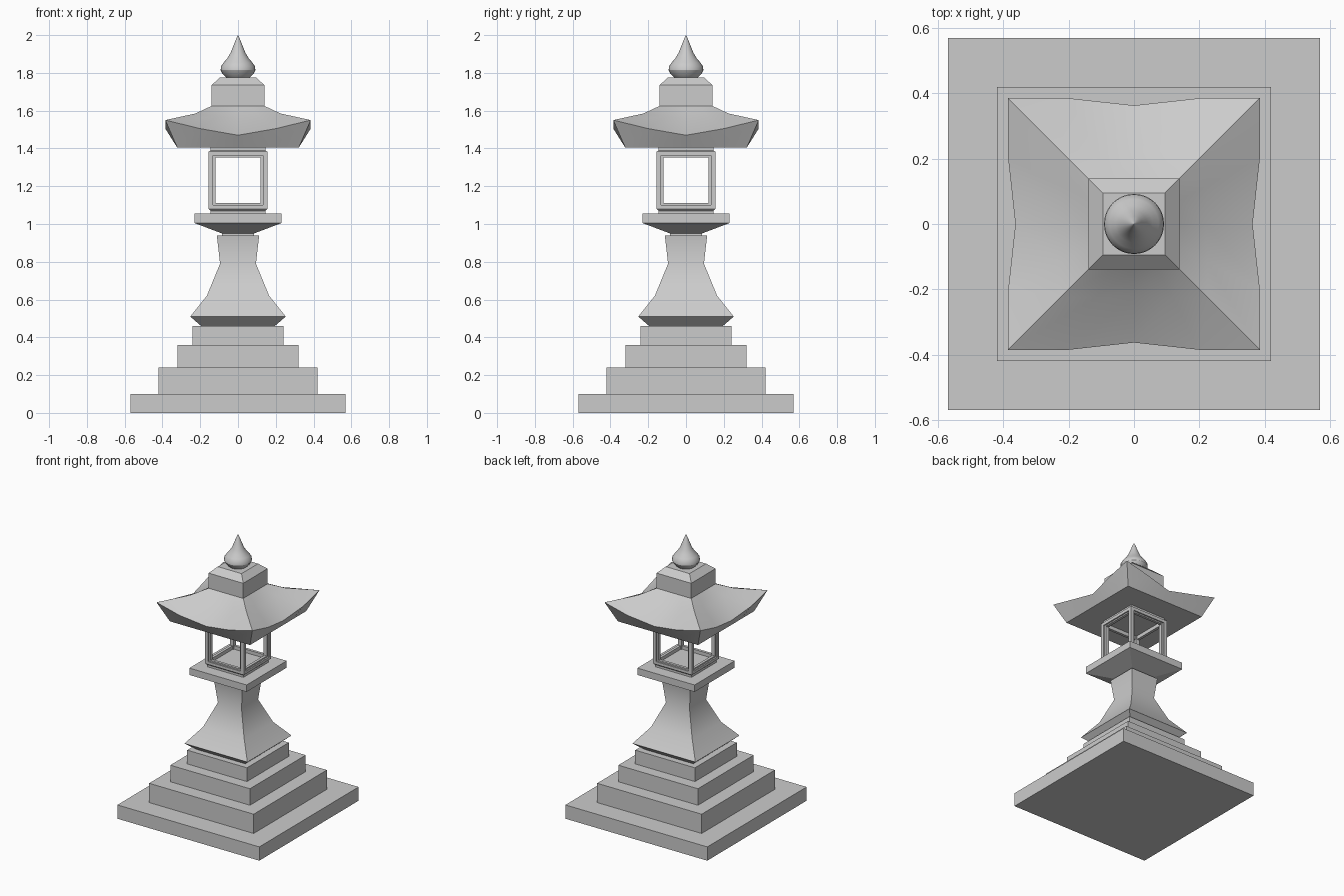
import bpy, bmesh
from math import radians, sin, cos, pi

if "Cube" in bpy.data.objects:
    bpy.data.objects.remove(bpy.data.objects["Cube"])


def finish(bm, name, smooth=False):
    bmesh.ops.remove_doubles(bm, verts=bm.verts, dist=1e-5)
    bmesh.ops.recalc_face_normals(bm, faces=bm.faces)
    me = bpy.data.meshes.new(name)
    bm.to_mesh(me)
    bm.free()
    ob = bpy.data.objects.new(name, me)
    bpy.context.collection.objects.link(ob)
    if smooth:
        bpy.ops.object.select_all(action='DESELECT')
        ob.select_set(True)
        bpy.context.view_layer.objects.active = ob
        bpy.ops.object.shade_smooth_by_angle(angle=radians(32))
    return ob


def skin(name, rings, smooth=False):
    """Join equal-length rings of points and cap both ends."""
    bm = bmesh.new()
    loops = [[bm.verts.new(p) for p in r] for r in rings]
    n = len(loops[0])
    for a, b in zip(loops, loops[1:]):
        for i in range(n):
            j = (i + 1) % n
            bm.faces.new((a[i], a[j], b[j], b[i]))
    bm.faces.new(loops[0][::-1])
    bm.faces.new(loops[-1])
    return finish(bm, name, smooth)


def square(h, z):
    return [(-h, -h, z), (h, -h, z), (h, h, z), (-h, h, z)]


def square_stack(name, profile, smooth=False):
    return skin(name, [square(h, z) for h, z in profile], smooth)


def add_box(bm, lo, hi):
    vs = bmesh.ops.create_cube(bm, size=1)['verts']
    for v in vs:
        for k in range(3):
            v.co[k] = lo[k] if v.co[k] < 0 else hi[k]


# Stepped base
for i, (h, z0, z1) in enumerate([(0.57, 0, 0.1), (0.42, 0.1, 0.24),
                                 (0.32, 0.24, 0.36), (0.24, 0.36, 0.46)]):
    square_stack(f"base_step_{i + 1}", [(h, z0), (h, z1)])

# Flared pedestal, neck and lantern platform
square_stack("pedestal", [(0.195, 0.46), (0.253, 0.51), (0.165, 0.62),
                          (0.095, 0.79), (0.112, 0.94)], True)
square_stack("neck", [(0.085, 0.94), (0.085, 0.955)])
square_stack("platform", [(0.085, 0.95), (0.23, 1.005), (0.23, 1.055)])

# Lantern floor and ceiling plates
square_stack("lantern_floor", [(0.145, 1.055), (0.145, 1.07), (0.155, 1.08), (0.155, 1.085)])
square_stack("lantern_ceiling", [(0.155, 1.38), (0.145, 1.39), (0.145, 1.406)])


# Open lantern cage: frames on four sides, outer rim plus recessed inner rim
def cage(name, outer, inner, depth, z):
    z0, z1, z2, z3 = z
    bm = bmesh.new()
    for sx in (-1, 1):
        for sy in (-1, 1):
            xs, ys = sorted((sx * outer, sx * inner)), sorted((sy * outer, sy * inner))
            add_box(bm, (xs[0], ys[0], z0), (xs[1], ys[1], z3))
    for s in (-1, 1):
        a, b = sorted((s * outer, s * (outer - depth)))
        for lo, hi in ((z0, z1), (z2, z3)):
            add_box(bm, (-inner, a, lo), (inner, b, hi))
            add_box(bm, (a, -inner, lo), (b, inner, hi))
    finish(bm, name)


cage("lantern_frame", 0.157, 0.132, 0.025, (1.08, 1.1, 1.362, 1.385))
cage("lantern_inner_frame", 0.147, 0.12, 0.02, (1.085, 1.11, 1.353, 1.38))


# Roof with sweeping eaves; each side has corner, quarter, middle, quarter points
def roof_ring(corner, mid, zc, zq, zm):
    q = corner * 0.52
    pts = [(-corner, -corner, zc), (-q, -corner, zq), (0, -mid, zm), (q, -corner, zq)]
    ring = []
    for c, s in ((1, 0), (0, 1), (-1, 0), (0, -1)):
        ring += [(x * c - y * s, x * s + y * c, z) for x, y, z in pts]
    return ring


skin("roof", [roof_ring(0.322, 0.322, 1.405, 1.405, 1.405),
              roof_ring(0.385, 0.363, 1.55, 1.505, 1.47),
              roof_ring(0.225, 0.22, 1.585, 1.568, 1.555),
              roof_ring(0.14, 0.14, 1.625, 1.625, 1.625)], True)

# Roof cap
square_stack("roof_cap", [(0.14, 1.62), (0.14, 1.735), (0.095, 1.776)])

# Onion-shaped finial
profile = [(0.062, 1.776), (0.082, 1.795), (0.092, 1.815), (0.09, 1.835), (0.076, 1.855),
           (0.057, 1.877), (0.04, 1.905), (0.024, 1.945), (0.01, 1.98), (0.0005, 2.0)]
N = 32
skin("finial", [[(r * cos(2 * pi * i / N), r * sin(2 * pi * i / N), z) for i in range(N)]
                for r, z in profile], True)
